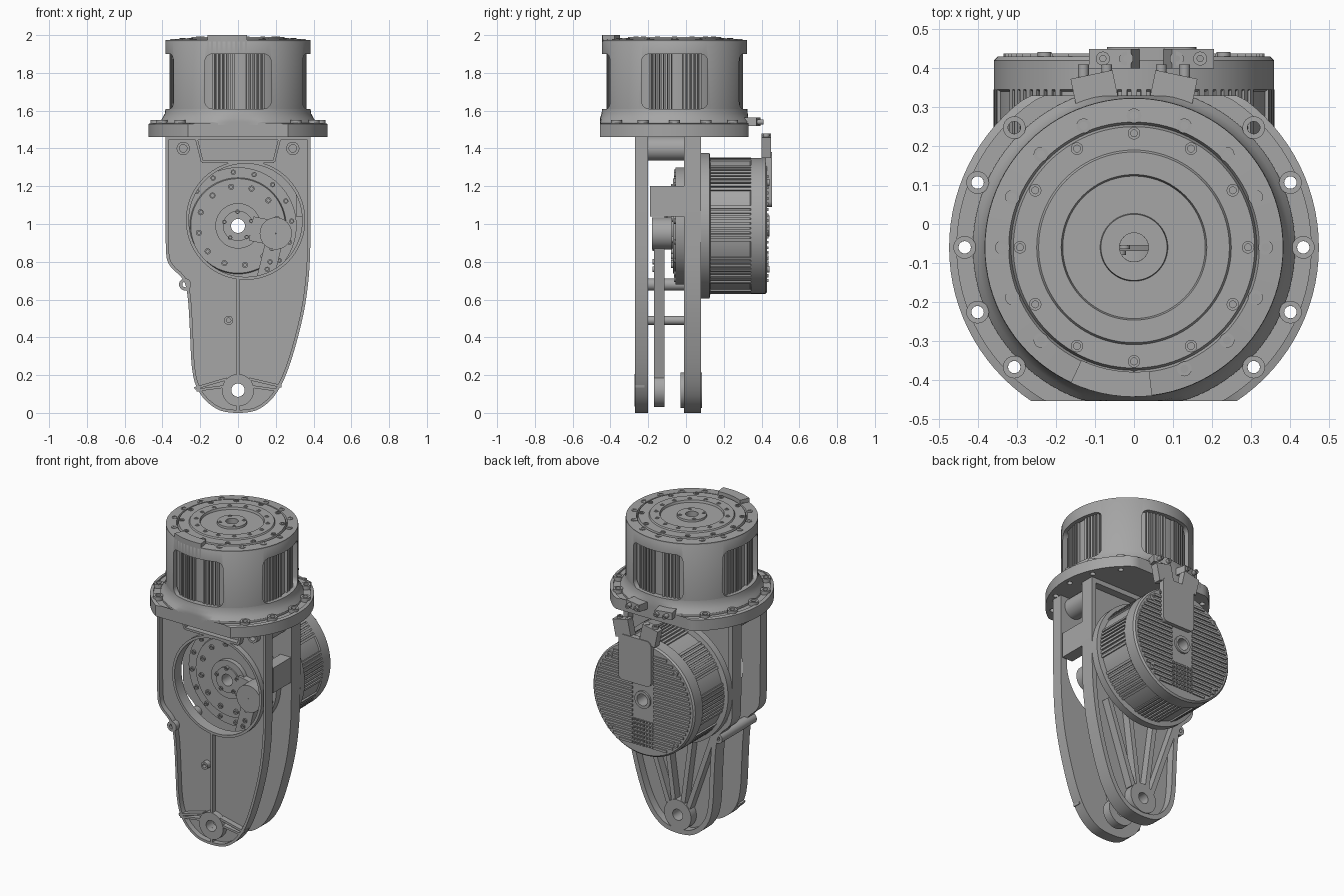
import bpy, bmesh, math
from mathutils import Vector
from mathutils.geometry import tessellate_polygon

cube = bpy.data.objects.get("Cube")
if cube:
    bpy.data.objects.remove(cube)

grey = bpy.data.materials.new("machined_grey")
grey.use_nodes = True
GREY = (0.38, 0.38, 0.38, 1)
grey.diffuse_color = GREY
grey.node_tree.nodes["Principled BSDF"].inputs["Base Color"].default_value = GREY
parts = []


# --- helpers: a 2D drawing (u, v) is extruded or turned along w, the given axis
def place(u, v, w, axis):
    return {"z": (u, v, w), "y": (u, w, v), "x": (w, u, v)}[axis]


def finish(name, bm):
    bmesh.ops.recalc_face_normals(bm, faces=bm.faces)
    mesh = bpy.data.meshes.new(name)
    bm.to_mesh(mesh)
    bm.free()
    mesh.materials.append(grey)
    ob = bpy.data.objects.new(name, mesh)
    bpy.context.collection.objects.link(ob)
    parts.append(ob)
    return ob


def circle(u, v, r, n=32):
    return [(u + r * math.cos(math.tau * i / n), v + r * math.sin(math.tau * i / n)) for i in range(n)]


def polar(u, v, r, count, start=0):
    return [(u + r * math.cos(a), v + r * math.sin(a))
            for a in (math.radians(start) + math.tau * i / count for i in range(count))]


def add_prism(bm, loops, w0, w1, axis):
    tris = tessellate_polygon([[Vector((u, v, 0)) for u, v in lp] for lp in loops])
    flat = [p for lp in loops for p in lp]
    low = [bm.verts.new(place(u, v, w0, axis)) for u, v in flat]
    high = [bm.verts.new(place(u, v, w1, axis)) for u, v in flat]
    for t in tris:
        bm.faces.new([low[i] for i in t])
        bm.faces.new([high[i] for i in reversed(t)])
    base = 0
    for lp in loops:
        n = len(lp)
        for i in range(n):
            a, b = base + i, base + (i + 1) % n
            bm.faces.new((low[a], low[b], high[b], high[a]))
        base += n


def prism(name, loops, w0, w1, axis):
    bm = bmesh.new()
    add_prism(bm, loops, w0, w1, axis)
    return finish(name, bm)


def bars(name, segments, width, w0, w1, axis):
    bm = bmesh.new()
    for p, q in segments:
        p, q = Vector(p), Vector(q)
        d = (q - p).normalized() * width / 2
        s = Vector((-d.y, d.x))
        add_prism(bm, [[p - s, q - s, q + s, p + s]], w0, w1, axis)
    return finish(name, bm)


def lathe(name, profile, spots, axis, n=96):
    bm = bmesh.new()
    for u, v in spots:
        rings = [[bm.verts.new(place(x, y, w, axis)) for x, y in circle(u, v, r, n)] for r, w in profile]
        for k, ring in enumerate(rings):
            nxt = rings[(k + 1) % len(rings)]
            for i in range(n):
                j = (i + 1) % n
                bm.faces.new((ring[i], ring[j], nxt[j], nxt[i]))
    return finish(name, bm)


def tubes(name, spots, ro, ri, w0, w1, axis, n=24):
    return lathe(name, [(ri, w0), (ro, w0), (ro, w1), (ri, w1)], spots, axis, n)


def rounded(u0, u1, v0, v1, r):
    pts = []
    for k, (cu, cv) in enumerate([(u1 - r, v1 - r), (u0 + r, v1 - r), (u0 + r, v0 + r), (u1 - r, v0 + r)]):
        for s in range(7):
            a = math.pi / 2 * (k + s / 6)
            pts.append((cu + r * math.cos(a), cv + r * math.sin(a)))
    return pts


def radial_ribs(name, centre, r0, r1, degrees, width, w0, w1, axis):
    segs = []
    for deg in degrees:
        d = Vector((math.cos(math.radians(deg)), math.sin(math.radians(deg))))
        segs.append((Vector(centre) + d * r0, Vector(centre) + d * r1))
    return bars(name, segs, width, w0, w1, axis)


def box(name, centre, size, turn=0, axis="z"):
    u, v, w = centre
    d = Vector((math.cos(math.radians(turn)), math.sin(math.radians(turn)))) * size[0] / 2
    c = Vector((u, v))
    return bars(name, [(c - d, c + d)], size[1], w - size[2] / 2, w + size[2] / 2, axis)


def smooth_path(pts, rounds=2):
    for _ in range(rounds):
        new = [pts[0]]
        for (a, b), (c, d) in zip(pts, pts[1:]):
            new += [(a * .75 + c * .25, b * .75 + d * .25), (a * .25 + c * .75, b * .25 + d * .75)]
        pts = new + [pts[-1]]
    return pts


def inset(loop, dist):
    out = []
    for i, p in enumerate(loop):
        p, a, b = Vector(p), Vector(loop[i - 1]), Vector(loop[(i + 1) % len(loop)])
        d1, d2 = (p - a).normalized(), (b - p).normalized()
        n1, n2 = Vector((-d1.y, d1.x)), Vector((-d2.y, d2.x))
        m = (n1 + n2).normalized()
        out.append(tuple(p + m * dist / max(m.dot(n1), .4)))
    return out


# --- side plates with raised rims
outline = smooth_path([(-.385, 1.46), (-.385, .86), (-.37, .78), (-.285, .71), (-.265, .62), (-.255, .45),
                       (-.245, .2), (-.2, .09), (-.12, .02), (-.05, 0), (.05, 0), (.12, .02), (.2, .09),
                       (.27, .23), (.345, .5), (.375, .7), (.385, .9), (.385, 1.46)])
PIVOT, HUB, OPEN = (0, .12), (0, .99), (.04, 1.02)
pivot_hole = circle(*PIVOT, .035)
rim = [outline, inset(outline, .016)]
prism("front_plate", [outline, circle(*OPEN, .3, 64), pivot_hole], -.235, -.2, "y")
prism("front_plate_rim", rim, -.27, -.2, "y")
tubes("front_opening_rim", [OPEN], .316, .3, -.27, -.2, "y", 64)
prism("rear_plate", [outline, circle(*HUB, .2, 64), pivot_hole], -.01, .03, "y")
prism("rear_plate_rim", [outline, inset(outline, .03)], -.01, .08, "y")
bars("front_ribs", [((0, .2), (0, .72)), ((-.07, .14), (-.22, .12)), ((.07, .14), (.21, .12)), ((0, .01), (0, .05)),
                    ((-.06, .18), (-.23, .13)), ((.06, .18), (.23, .14)), ((-.22, 1.45), (-.19, 1.33)),
                    ((.22, 1.45), (.19, 1.33)), ((-.19, 1.33), (.19, 1.33))], .014, -.27, -.22, "y")
bars("rear_ribs", [((s * a, .18), (s * b, .7)) for s in (-1, 1) for a, b in ((.03, .1), (.07, .25))],
     .03, 0, .08, "y")
tubes("front_pivot_boss", [PIVOT], .085, .035, -.272, -.2, "y", 48)
tubes("rear_pivot_boss", [PIVOT], .095, .035, -.03, .085, "y", 48)

# --- spacers between the plates
corners = [(-.29, 1.4), (.29, 1.4)]
tubes("top_spacers", corners, .065, .02, -.21, 0, "y", 32)
tubes("top_spacer_bosses", corners, .035, .02, -.27, -.2, "y")
tubes("side_spacer", [(-.28, .68)], .032, .015, -.27, .08, "y")
tubes("middle_spacer", [(-.05, .49)], .024, .012, -.27, 0, "y")
box("stop_block", (.345, 1.12, -.095), (.075, .16, .19), 0, "y")

# --- crank and link rod
PIN = (.2, .95)
bars("crank_arm", [(HUB, PIN)], .13, -.115, -.075, "y").data.transform
bars("link_rod", [(Vector(PIVOT) + Vector((.015, .065)), Vector(PIN) - Vector((.01, .05)))], .09, -.17, -.115, "y")
tubes("link_top_eye", [PIN], .085, .002, -.18, -.075, "y", 48)
tubes("link_bottom_eye", [PIVOT], .09, .035, -.17, -.115, "y", 48)
tubes("link_screws", [(.17, .8), (.18, .87), (.155, .76)], .014, .007, -.178, -.16, "y", 16)
# clear the shaft bore by replacing the solid start of the arm
arm = bpy.data.objects["crank_arm"]
for v in arm.data.vertices:
    if v.co.x < .07:
        v.co.x += .07
        v.co.z -= .014

# --- rear motor
lathe("rear_motor", [(.037, -.11), (.08, -.11), (.08, -.1), (.12, -.1), (.12, -.07), (.25, -.07), (.255, -.055),
                     (.31, -.055), (.31, .08), (.385, .08), (.385, .125), (.352, .13), (.352, .34), (.36, .345),
                     (.36, .42), (.35, .43), (.037, .43)], [HUB], "y")
radial_ribs("rear_motor_ribs", HUB, .34, .361, [g * 45 + k * 4 for g in range(8) for k in range(-3, 5)],
            .015, .125, .345, "y")
tubes("rotor_screws", polar(*HUB, .21, 12, 10), .016, .008, -.08, -.065, "y", 16)
tubes("rotor_rim_screws", polar(*HUB, .285, 16, 5), .014, .007, -.064, -.05, "y", 16)
tubes("rotor_hub_screws", polar(*HUB, .075, 5, 20), .012, .006, -.118, -.1, "y", 16)

# --- cooling fins, hub and cable cover on the motor back
fins = []
for i in range(-10, 11):
    dz = i * .029
    reach = math.sqrt(.335 ** 2 - dz ** 2)
    for s in (-1, 1):
        fins.append(((s * .075, .99 + dz), (s * max(reach, .1), .99 + dz)))
bars("cooling_fins", fins, .015, .42, .438, "y")
bm = bmesh.new()
for i in range(-3, 4):
    for k in range(7):
        u, v = i * .021, .7 + k * .025
        add_prism(bm, [[(u - .006, v - .007), (u + .006, v - .007), (u + .006, v + .007), (u - .006, v + .007)]],
                  .42, .438, "y")
finish("cooling_studs", bm)
tubes("motor_back_hub", [HUB], .055, .037, .42, .442, "y", 40)
tubes("motor_back_screws", polar(*HUB, .325, 4, 45), .018, .009, .42, .442, "y", 16)
prism("cable_cover", [rounded(-.07, .16, 1.09, 1.38, .03)], .42, .455, "y")
for side, u in (("left", -.05), ("right", .14)):
    tilt = 12 if u < 0 else -12
    box(side + "_motor_plug", (u, 1.415, .425), (.11, .11, .05), tilt, "y")
    tubes(side + "_plug_pins", [(u - .03, .425), (u + .03, .425)], .018, .008, 1.44, 1.478, "z", 16)

# --- top flange with two flats
MID = (0, -.06)
FLAT = .395


def clamp(v):
    return max(MID[1] - FLAT, min(MID[1] + FLAT - .005, v))


bolts = [(.435 * math.cos(a) * s, -.06 + .435 * math.sin(a))
         for s in (-1, 1) for a in (math.radians(d) for d in (-45, -22.5, 0, 22.5, 45))]
prism("flange", [[(u, clamp(v)) for u, v in circle(*MID, .475, 96)], circle(*MID, .037)]
      + [circle(u, v, .016, 16) for u, v in bolts], 1.46, 1.525, "z")
flare = lathe("flange_flare", [(.3, 1.5), (.414, 1.5), (.414, 1.54), (.4, 1.56), (.387, 1.585), (.384, 1.61),
                               (.35, 1.61)], [MID], "z")
rim_lip = lathe("flange_lip", [(.455, 1.5), (.475, 1.5), (.475, 1.53), (.455, 1.535)], [MID], "z")
for ob in (flare, rim_lip):
    for v in ob.data.vertices:
        v.co.y = clamp(v.co.y)
tubes("flange_bolt_seats", bolts, .029, .016, 1.52, 1.55, "z")

# --- motor housing with four windows
housing = lathe("motor_housing", [(.352, 1.59), (.384, 1.59), (.384, 1.965), (.38, 1.972), (.352, 1.972)], [MID], "z")
cutters = [prism("window_cutter_a", [rounded(-.175, .175, 1.61, 1.9, .04)], -1, 1, "y"),
           prism("window_cutter_b", [rounded(-.235, .115, 1.61, 1.9, .04)], -1, 1, "x")]
for c in cutters:
    mod = housing.modifiers.new("window", "BOOLEAN")
    mod.operation, mod.object, mod.solver = "DIFFERENCE", c, "EXACT"
cut = bpy.data.meshes.new_from_object(housing.evaluated_get(bpy.context.evaluated_depsgraph_get()))
housing.modifiers.clear()
housing.data = cut
for c in cutters:
    parts.remove(c)
    bpy.data.objects.remove(c)

# --- top motor and its stepped face
lathe("top_motor", [(.037, 1.47), (.345, 1.47), (.345, 1.96), (.383, 1.96), (.383, 1.974), (.322, 1.978),
                    (.316, 1.966), (.31, 1.982), (.25, 1.982), (.245, 1.99), (.187, 1.99), (.183, 1.976),
                    (.087, 1.976), (.085, 1.988), (.037, 1.988)], [MID], "z")
radial_ribs("top_motor_ribs", MID, .335, .362, [q * 90 + d for q in range(4) for d in
            (-21, -17.5, -14, -10.5, -7, -3.5, 8, 11.5, 15, 18.5, 22)], .012, 1.6, 1.92, "z")
for label, r, count, z, size in (("outer", .338, 16, 1.974, .019), ("middle", .293, 12, 1.98, .016),
                                 ("inner", .21, 14, 1.987, .013), ("hub", .07, 4, 1.985, .011)):
    tubes(label + "_face_screws", polar(*MID, r, count, 45 if count == 4 else 0), size, size * .55,
          z - .01, z + .006, "z", 16)
arc = [math.radians(245 + i * 4) for i in range(9)]
prism("face_clip", [[(.384 * math.cos(a), -.06 + .384 * math.sin(a)) for a in arc]
                    + [(.32 * math.cos(a), -.06 + .32 * math.sin(a)) for a in reversed(arc)]], 1.9, 2.0, "z")

# --- plugs on the back of the flange
for side, s in (("left", -1), ("right", 1)):
    box(side + "_flange_plug", (s * .1, .34, 1.54), (.11, .09, .045), s * -12)
    tubes(side + "_flange_plug_pins", [(s * .1 + d, 1.54) for d in (-.03, .03)], .014, .006, .37, .41, "y", 16)

# --- smooth round faces, keep edges sharp
for ob in parts:
    ob.select_set(True)
bpy.context.view_layer.objects.active = parts[0]
bpy.ops.object.shade_smooth_by_angle(angle=math.radians(30))
